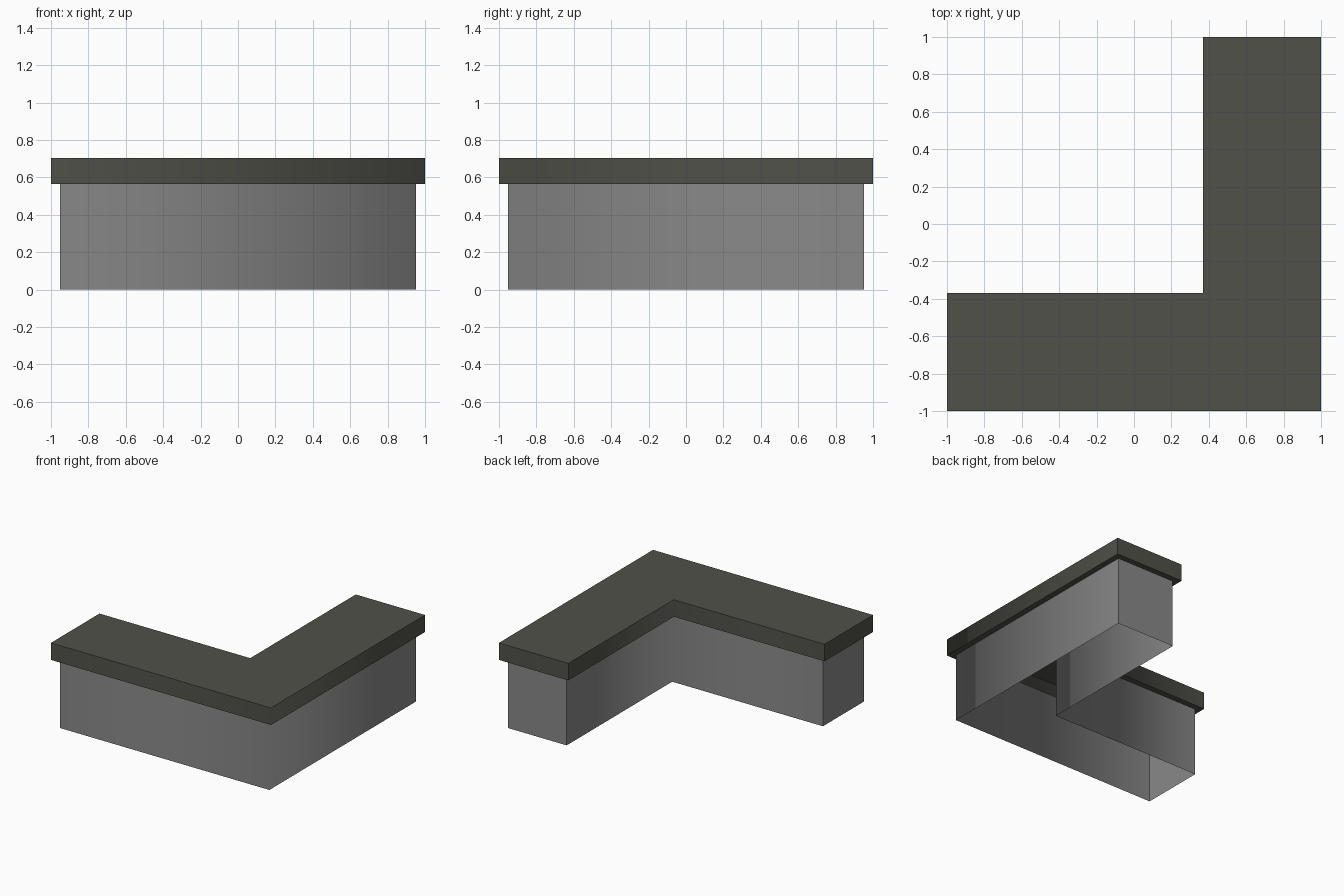
import bpy, bmesh

if "Cube" in bpy.data.objects:
    bpy.data.objects.remove(bpy.data.objects["Cube"])

BASE_TOP, TOP = 0.565, 0.705   # heights of base and countertop
INSET = 0.048                  # overhang of the countertop


def material(name, rgb):
    m = bpy.data.materials.new(name)
    m.diffuse_color = (*rgb, 1)
    m.use_nodes = True
    m.node_tree.nodes["Principled BSDF"].inputs["Base Color"].default_value = m.diffuse_color
    return m


def ring(bm, inset, z):
    """L-shaped loop; vertices 1 and 4 are the outer and inner mitre corners."""
    a, i = 1 - inset, 0.37 + inset
    outline = [(-a, -a), (a, -a), (a, a), (i, a), (i, -i), (-a, -i)]
    return [bm.verts.new((x, y, z)) for x, y in outline]


def strip(bm, low, high, smooth):
    """Band of quads between two loops."""
    for k in range(6):
        n = (k + 1) % 6
        f = bm.faces.new((low[k], low[n], high[n], high[k]))
        f.smooth = smooth


def finish(bm, name, mat):
    # Only the upright edges at the two mitre corners shade softly
    for e in bm.edges:
        p, q = (v.co for v in e.verts)
        upright = abs(p.z - q.z) > 0.01
        mitre = abs(p.x + p.y) < 0.01 and p.x > 0
        e.smooth = upright and mitre
    mesh = bpy.data.meshes.new(name)
    bm.to_mesh(mesh)
    bm.free()
    mesh.materials.append(mat)
    bpy.context.collection.objects.link(bpy.data.objects.new(name, mesh))


# Base walls, open underneath
bm = bmesh.new()
strip(bm, ring(bm, INSET, 0), ring(bm, INSET, BASE_TOP), True)
finish(bm, "counter_base", material("mid grey", (0.25, 0.25, 0.25)))

# Countertop shell: overhang rim, edge band and two mitred top faces
bm = bmesh.new()
inner = ring(bm, INSET, BASE_TOP)
low = ring(bm, 0, BASE_TOP)
high = ring(bm, 0, TOP)
strip(bm, inner, low, False)
strip(bm, low, high, True)
for ids in ((0, 1, 4, 5), (1, 2, 3, 4)):
    bm.faces.new([high[k] for k in ids])
finish(bm, "countertop", material("dark olive grey", (0.082, 0.082, 0.068)))
